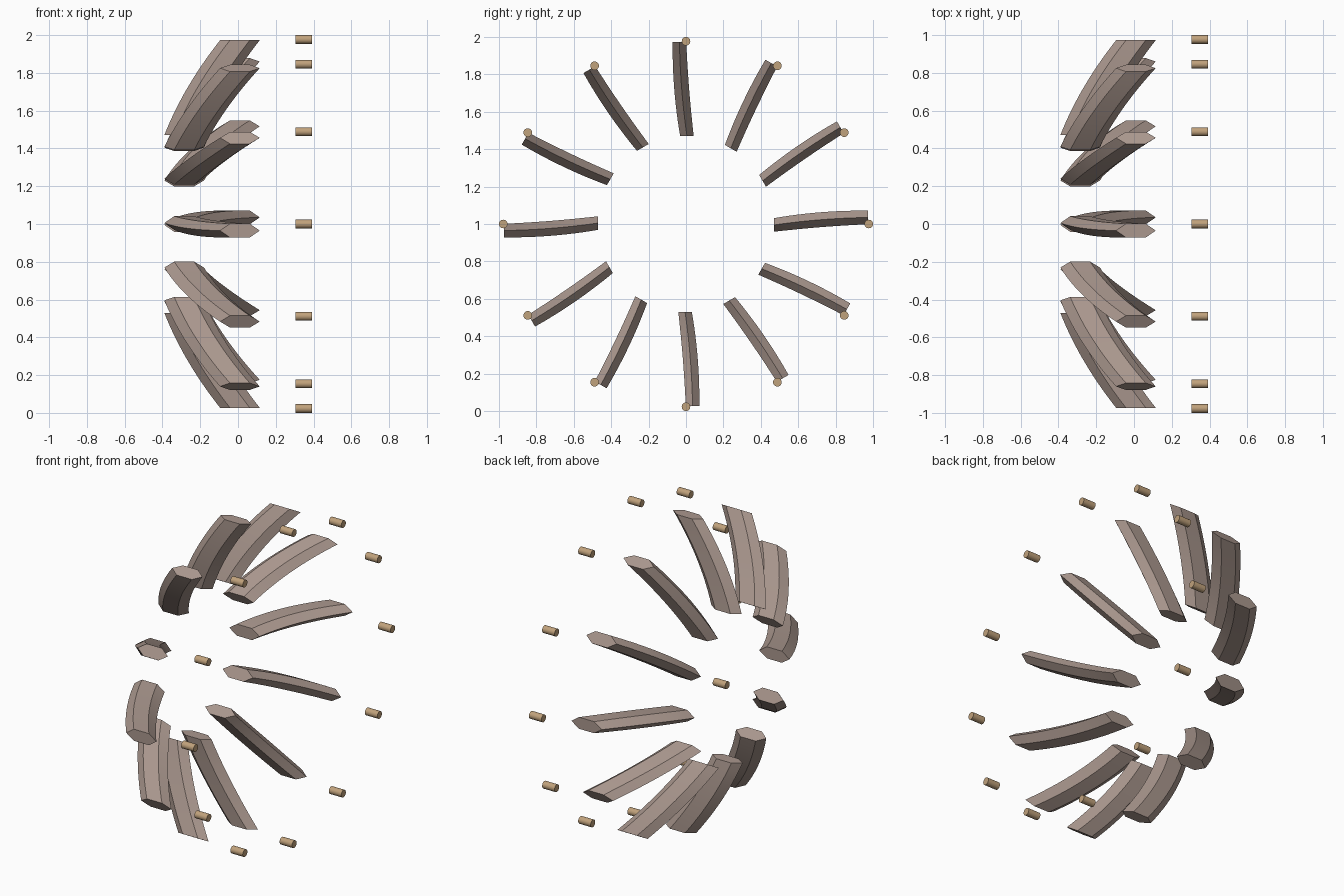
import bpy, bmesh
from math import cos, sin, pi, radians
from mathutils import Matrix, Vector

cube = bpy.data.objects.get("Cube")
if cube:
    bpy.data.objects.remove(cube, do_unlink=True)

COUNT = 12
CENTRE = Matrix.Translation((0, 0, 1))


def material(name, colour):
    mat = bpy.data.materials.new(name)
    mat.use_nodes = True
    mat.diffuse_color = (*colour, 1)
    mat.node_tree.nodes["Principled BSDF"].inputs["Base Color"].default_value = (*colour, 1)
    return mat


def make_mesh(bm, name, mat):
    bmesh.ops.recalc_face_normals(bm, faces=bm.faces)
    mesh = bpy.data.meshes.new(name)
    bm.to_mesh(mesh)
    bm.free()
    mesh.materials.append(mat)
    return mesh


def ring_of(mesh, name):
    # Copies spaced evenly around the x axis
    for i in range(COUNT):
        obj = bpy.data.objects.new(f"{name}_{i + 1}", mesh)
        obj.matrix_world = CENTRE @ Matrix.Rotation(2 * pi * i / COUNT, 4, 'X')
        bpy.context.collection.objects.link(obj)
        bpy.ops.object.select_all(action='DESELECT')
        obj.select_set(True)
        bpy.context.view_layer.objects.active = obj
        if i == 0:
            bpy.ops.object.shade_smooth_by_angle(angle=radians(25))


taupe = material("taupe", (0.40, 0.31, 0.27))
tan = material("tan", (0.53, 0.36, 0.20))

# Curved blade: a flattened hexagon lofted outward along a bowed path
bm = bmesh.new()
STEPS = 12
rings = []
for s in range(STEPS + 1):
    t = s / STEPS
    bow = 4 * t * (1 - t)
    centre = Vector((-0.285 + 0.295 * t - 0.025 * bow,
                     0.005 - 0.04 * t - 0.008 * bow,
                     0.47 + 0.503 * t))
    thick = 0.042 + 0.004 * bow
    rings.append([bm.verts.new(centre + Vector((0.105 * cos(a), thick * sin(a), 0)))
                  for a in (k * pi / 3 for k in range(6))])
for low, high in zip(rings, rings[1:]):
    for k in range(6):
        n = (k + 1) % 6
        bm.faces.new((low[k], low[n], high[n], high[k]))
bm.faces.new(rings[0])
bm.faces.new(rings[-1])
ring_of(make_mesh(bm, "blade", taupe), "blade")

# Short round pin lying along x, beyond each blade tip
bm = bmesh.new()
place = Matrix.Translation((0.348, 0, 0.977)) @ Matrix.Rotation(pi / 2, 4, 'Y')
bmesh.ops.create_cone(bm, cap_ends=True, segments=24, radius1=0.023,
                      radius2=0.023, depth=0.086, matrix=place)
ring_of(make_mesh(bm, "pin", tan), "pin")
